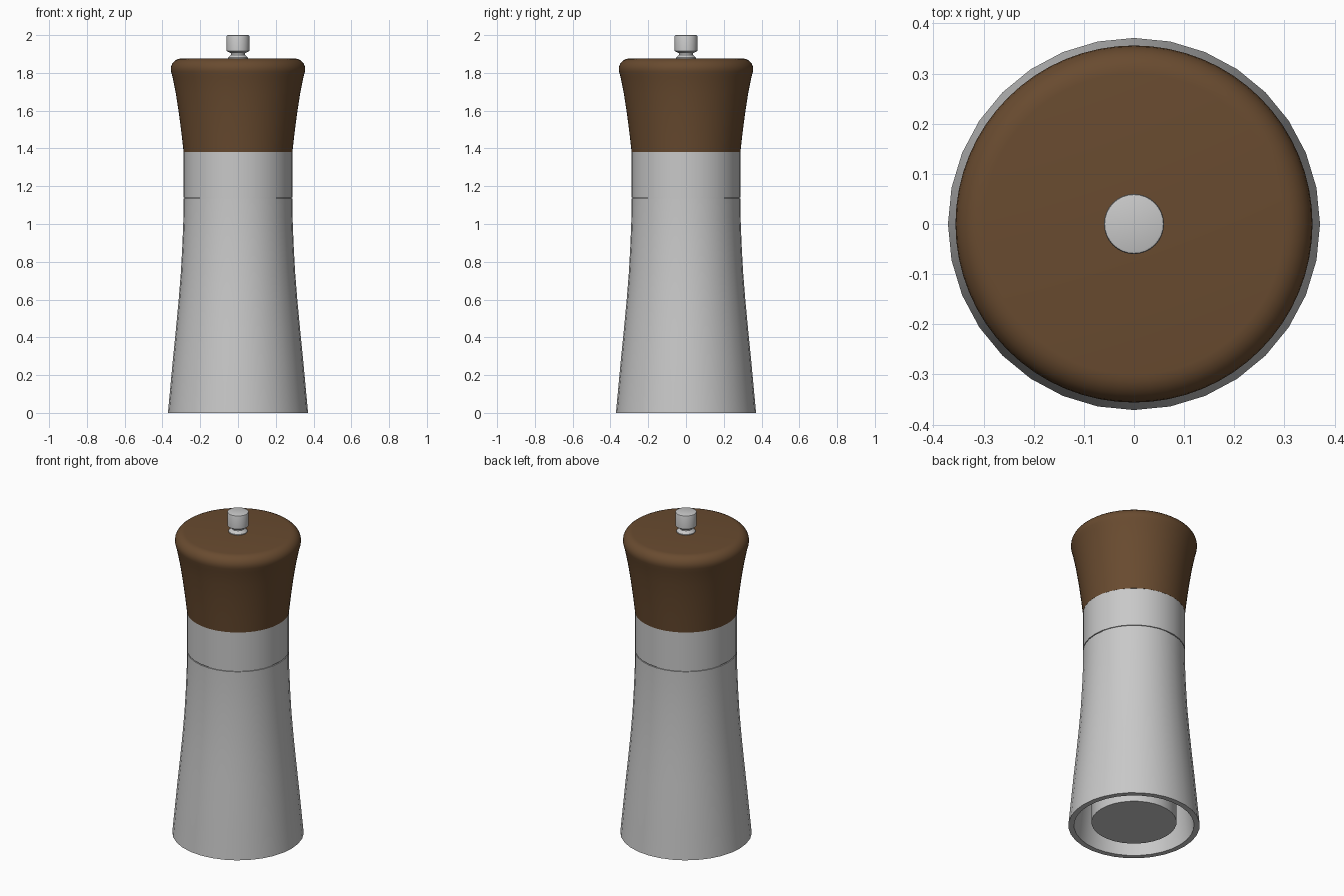
import bpy, bmesh, math

cube = bpy.data.objects.get("Cube")
if cube:
    bpy.data.objects.remove(cube, do_unlink=True)


def material(name, rgb):
    m = bpy.data.materials.new(name)
    m.use_nodes = True
    color = (*rgb, 1)
    m.diffuse_color = color
    m.node_tree.nodes["Principled BSDF"].inputs["Base Color"].default_value = color
    return m


def lathe(name, profile, sides, mat):
    """Spin an (r, z) profile around the z axis into a smooth shaded object."""
    bm = bmesh.new()
    verts = [bm.verts.new((r, 0, z)) for r, z in profile]
    edges = [bm.edges.new(pair) for pair in zip(verts, verts[1:])]
    bmesh.ops.spin(bm, geom=verts + edges, cent=(0, 0, 0), axis=(0, 0, 1),
                   angle=math.tau, steps=sides)
    bmesh.ops.remove_doubles(bm, verts=bm.verts, dist=0.0001)
    bmesh.ops.recalc_face_normals(bm, faces=bm.faces)
    mesh = bpy.data.meshes.new(name)
    bm.to_mesh(mesh)
    bm.free()
    mesh.materials.append(mat)
    obj = bpy.data.objects.new(name, mesh)
    bpy.context.collection.objects.link(obj)
    bpy.ops.object.select_all(action="DESELECT")
    obj.select_set(True)
    bpy.context.view_layer.objects.active = obj
    bpy.ops.object.shade_smooth_by_angle(angle=math.radians(35))
    return obj


def fillet(r, z, radius, steps=6):
    """Quarter round from the side (r, z) up to a flat top."""
    arc = [math.pi / 2 * i / steps for i in range(steps + 1)]
    return [(r - radius + radius * math.cos(a), z + radius * math.sin(a)) for a in arc]


steel = material("brushed_steel", (0.58, 0.58, 0.58))
wood = material("dark_wood", (0.14, 0.07, 0.029))

# Flared hollow body, open at the bottom
flare = [(0.371, 0), (0.357, 0.15), (0.343, 0.3), (0.328, 0.45), (0.314, 0.6),
         (0.302, 0.75), (0.294, 0.9), (0.289, 1.03), (0.288, 1.135)]
lining = [(r - 0.032, z) for r, z in flare]
lathe("body", lining[:1] + flare + [(0, 1.135), (0, 1.1)]
      + [(r, min(z, 1.1)) for r, z in reversed(lining)], 32, steel)

# Grinder mechanism seen inside the open base
lathe("grinder", [(0, 0.02), (0.24, 0.02), (0.24, 1.1), (0, 1.1)], 32, steel)

# Collar, set off from the body by a narrow groove
lathe("groove", [(0, 1.13), (0.282, 1.13), (0.282, 1.145), (0, 1.145)], 32, steel)
lathe("collar", [(0, 1.141), (0.288, 1.141), (0.288, 1.38), (0, 1.38)], 32, steel)

# Turned wooden head with a rounded top edge
lathe("head", [(0, 1.38), (0.288, 1.38), (0.298, 1.47), (0.312, 1.58), (0.329, 1.69),
               (0.347, 1.78), (0.354, 1.805)] + fillet(0.356, 1.82, 0.056) + [(0, 1.876)],
      64, wood)

# Adjusting knob with a waisted neck
lathe("knob", [(0, 1.87), (0.053, 1.87), (0.053, 1.881), (0.036, 1.896), (0.036, 1.904),
               (0.054, 1.912), (0.06, 1.917)] + fillet(0.06, 1.995, 0.005, 2) + [(0, 2)],
      32, steel)
